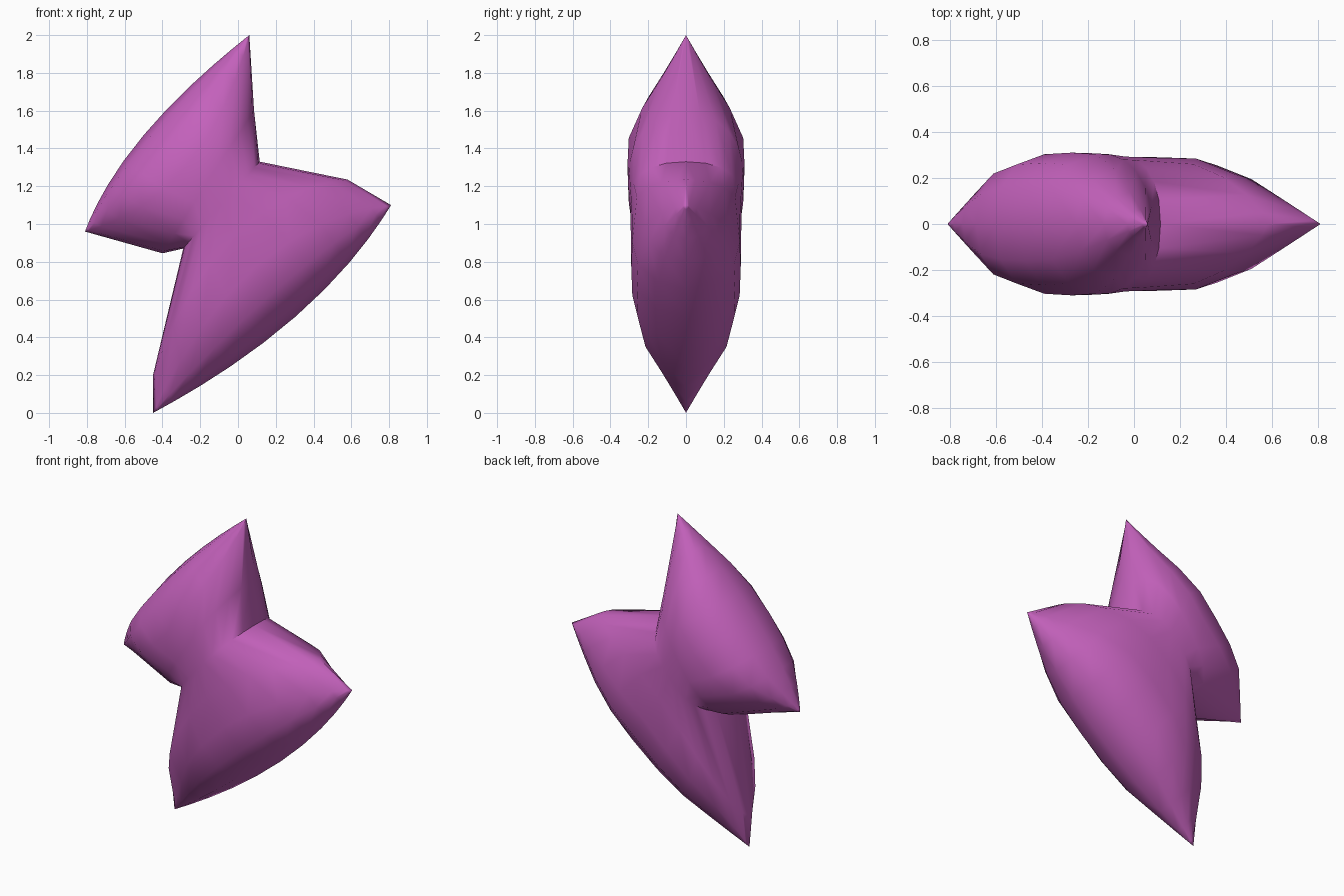
import bpy, bmesh
from math import cos, pi, radians

if "Cube" in bpy.data.objects:
    bpy.data.objects.remove(bpy.data.objects["Cube"])

# Tips of the bolt (x, z)
A, B = (0.06, 2.0), (-0.81, 0.96)     # upper lobe
C, D = (0.81, 1.10), (-0.45, 0.0)     # lower lobe

# Rings from the upper outer ridge to the lower one:
# end, end, middle point, half depth, fullness k, roundness p
RINGS = [
    (A, B, (-0.50, 1.47), 0.0, 2, 1),
    (A, B, (-0.475, 1.45), 0.16, 2.4, 1),
    (A, B, (-0.40, 1.39), 0.265, 2.7, 1),
    (A, B, (-0.27, 1.31), 0.31, 2.8, 1),
    ((0.085, 1.60), (-0.40, 0.845), (-0.17, 1.21), 0.307, 2.8, 0.6),
    ((0.115, 1.33), (-0.29, 0.87), (-0.09, 1.10), 0.295, 3.0, 0.45),
    ((0.58, 1.235), (-0.45, 0.20), (-0.02, 0.94), 0.292, 2.8, 0.75),
    (C, D, (0.10, 0.78), 0.29, 2.9, 1),
    (C, D, (0.20, 0.65), 0.26, 2.8, 1),
    (C, D, (0.275, 0.55), 0.15, 2.6, 1),
    (C, D, (0.305, 0.51), 0.0, 2, 1),
]
N = 12


def ring_points(p, q, mid, w, k, power):
    """Half ring: bowed curve from p to q, bulging in depth."""
    pts = []
    for i in range(N + 1):
        u = -cos(pi * i / N)
        t = (1 + u) / 2
        xz = [p[j] * (1 - t) ** 2 + q[j] * t * t
              + 2 * t * (1 - t) * (2 * mid[j] - (p[j] + q[j]) / 2) for j in (0, 1)]
        f = (1 - abs(u) ** k) ** power if 0 < i < N else 0
        if power == 1:                 # straight-sided pointed tips
            f = min(f, (1.5 if u < 0 else 1.65) * (1 - abs(u)))
        pts.append((xz[0], w * f, xz[1]))
    return pts


# Loft the front and back halves, then weld
bm = bmesh.new()
for side in (-1, 1):
    grid = [[bm.verts.new((x, side * y, z)) for x, y, z in ring_points(*r)] for r in RINGS]
    for a, b in zip(grid, grid[1:]):
        for i in range(N):
            bm.faces.new((a[i], a[i + 1], b[i + 1], b[i]))
bmesh.ops.remove_doubles(bm, verts=bm.verts, dist=0.0005)
bmesh.ops.dissolve_degenerate(bm, edges=bm.edges, dist=0.0005)
bmesh.ops.recalc_face_normals(bm, faces=bm.faces)
mesh = bpy.data.meshes.new("lightning_bolt")
bm.to_mesh(mesh)
bm.free()

bolt = bpy.data.objects.new("lightning_bolt", mesh)
bpy.context.collection.objects.link(bolt)
mat = bpy.data.materials.new("purple")
mat.diffuse_color = (0.55, 0.12, 0.50, 1)
mat.use_nodes = True
mat.node_tree.nodes["Principled BSDF"].inputs["Base Color"].default_value = mat.diffuse_color
mesh.materials.append(mat)

bpy.context.view_layer.objects.active = bolt
bolt.select_set(True)
bpy.ops.object.shade_smooth_by_angle(angle=radians(60))
